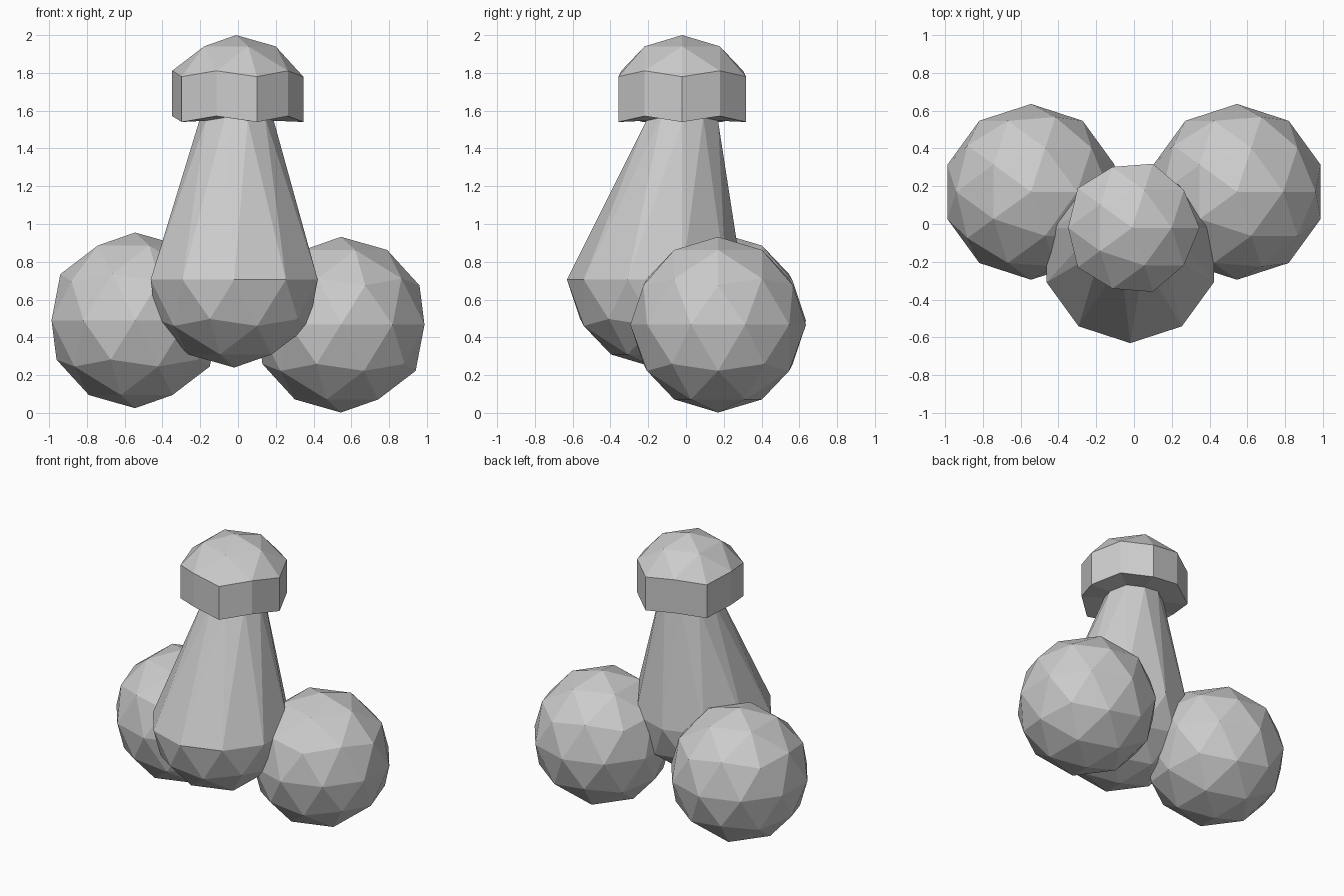
import bpy, bmesh
from math import cos, sin, radians
from mathutils import Vector

cube = bpy.data.objects.get("Cube")
if cube:
    bpy.data.objects.remove(cube, do_unlink=True)

grey = bpy.data.materials.new("light grey")
grey.use_nodes = True
grey.diffuse_color = (0.6, 0.6, 0.6, 1)
grey.node_tree.nodes["Principled BSDF"].inputs["Base Color"].default_value = (0.6, 0.6, 0.6, 1)

BALL_RADIUS = 0.465
CAP_RADIUS = 0.398
CAP_CENTRE = Vector((-0.01, -0.02, 1.602))
RIM_DEPTH = 0.24
NECK_SCALE = 0.56


def faceted_ball(radius):
    bm = bmesh.new()
    bmesh.ops.create_icosphere(bm, subdivisions=2, radius=radius)
    return bm


def keep(bm, test):
    bmesh.ops.delete(bm, geom=[v for v in bm.verts if not test(v.co)], context='VERTS')


def extrude_border(bm):
    border = [e for e in bm.edges if e.is_boundary]
    geom = bmesh.ops.extrude_edge_only(bm, edges=border)["geom"]
    return [g for g in geom if isinstance(g, bmesh.types.BMVert)]


def finish(name, bm, location):
    bmesh.ops.recalc_face_normals(bm, faces=bm.faces)
    mesh = bpy.data.meshes.new(name)
    bm.to_mesh(mesh)
    bm.free()
    mesh.materials.append(grey)
    obj = bpy.data.objects.new(name, mesh)
    obj.location = location
    bpy.context.collection.objects.link(obj)


# Side balls
for name, x, z in (("left_ball", 0.545, 0.467), ("right_ball", -0.545, 0.49)):
    finish(name, faceted_ball(BALL_RADIUS), (x, 0.17, z))

# Cap: dome, straight rim, underside drawn in to the neck
bm = faceted_ball(CAP_RADIUS)
keep(bm, lambda co: co.z > CAP_RADIUS * 0.4)
for v in extrude_border(bm):
    v.co.z -= RIM_DEPTH
neck_z = -0.047
neck = []
for v in extrude_border(bm):
    v.co.x *= NECK_SCALE
    v.co.y *= NECK_SCALE
    v.co.z = neck_z + (v.co.z - neck_z) * NECK_SCALE
    neck.append(CAP_CENTRE + v.co)
finish("cap", bm, CAP_CENTRE)

# Body: rounded bottom half, tapering up to the neck with a half-step twist
body_centre = Vector((-0.02, -0.165, 0.705))
bm = faceted_ball(BALL_RADIUS)
keep(bm, lambda co: co.z < 0.01)
base = [v for v in bm.verts if v.is_boundary]


def side_vert(ring, axis, angle):
    aim = Vector((cos(radians(angle)), sin(radians(angle))))
    return max(ring, key=lambda v: (v.co - axis).xy.normalized().dot(aim))


top = [bm.verts.new(co - body_centre) for co in neck]
axis = CAP_CENTRE - body_centre
for angle in range(0, 360, 36):
    low = side_vert(base, Vector(), angle + 18)
    next_low = side_vert(base, Vector(), angle + 54)
    high = side_vert(top, axis, angle)
    next_high = side_vert(top, axis, angle + 36)
    bm.faces.new((high, low, next_high))
    bm.faces.new((low, next_low, next_high))
finish("body", bm, body_centre)
